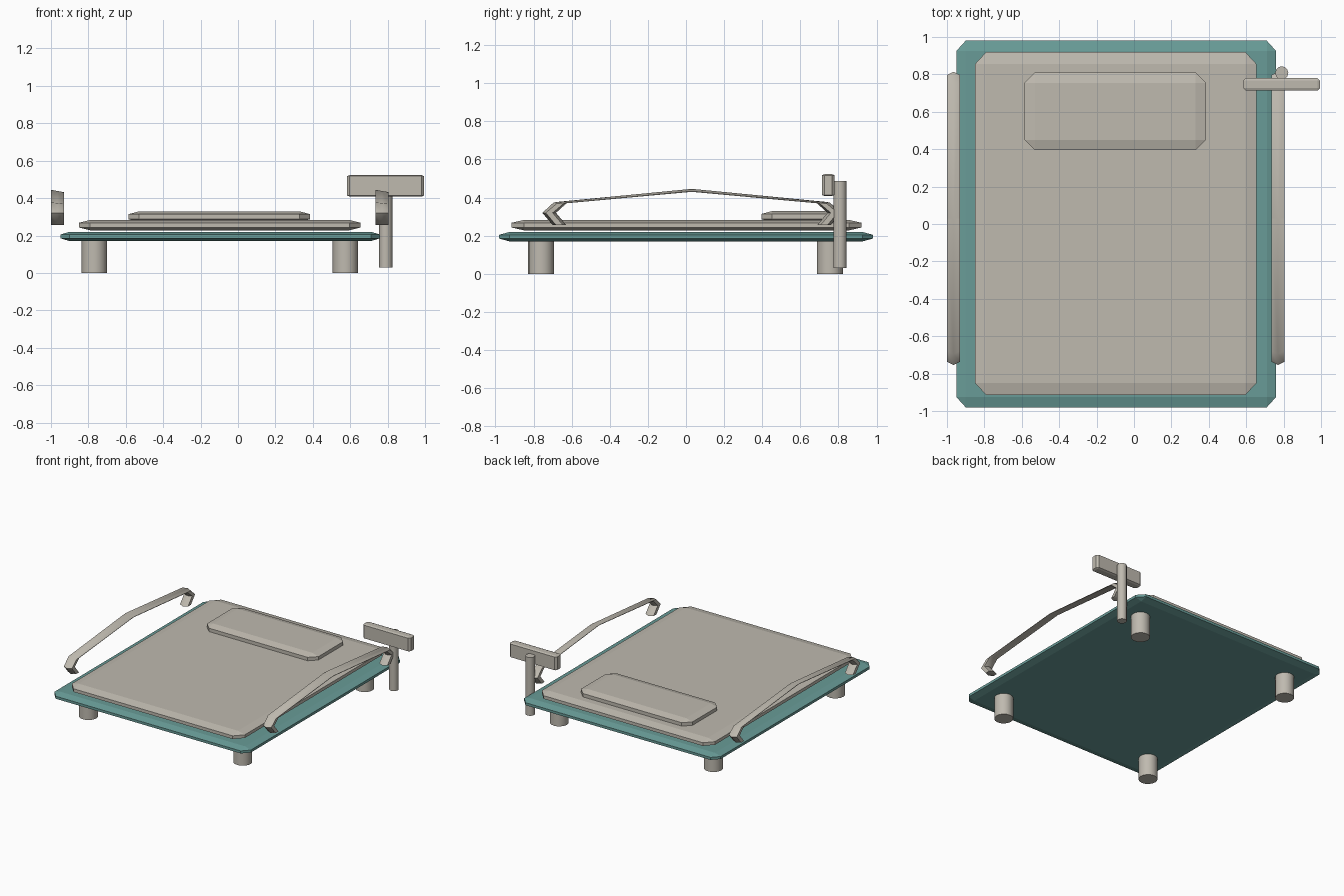
import bpy, bmesh, math

if "Cube" in bpy.data.objects:
    bpy.data.objects.remove(bpy.data.objects["Cube"])


def material(name, rgb):
    m = bpy.data.materials.new(name)
    m.diffuse_color = (*rgb, 1)
    m.use_nodes = True
    m.node_tree.nodes["Principled BSDF"].inputs["Base Color"].default_value = m.diffuse_color
    return m


GREY = material("warm grey", (0.52, 0.49, 0.43))
TEAL = material("teal", (0.14, 0.33, 0.31))


def finish(name, bm, mat, smooth=None):
    bmesh.ops.recalc_face_normals(bm, faces=bm.faces[:])
    me = bpy.data.meshes.new(name)
    bm.to_mesh(me)
    bm.free()
    me.materials.append(mat)
    ob = bpy.data.objects.new(name, me)
    bpy.context.collection.objects.link(ob)
    if smooth:
        bpy.ops.object.select_all(action='DESELECT')
        ob.select_set(True)
        bpy.context.view_layer.objects.active = ob
        bpy.ops.object.shade_smooth_by_angle(angle=math.radians(smooth))
    return ob


def chamfer_box(name, lo, hi, chamfer, mat):
    """Box between two corners, with its own chamfer width along each axis."""
    bm = bmesh.new()
    bmesh.ops.create_cube(bm, size=2)
    bmesh.ops.bevel(bm, geom=bm.edges[:], offset=0.25, segments=1,
                    profile=0.5, affect='EDGES')
    for v in bm.verts:
        for i in range(3):
            half = (hi[i] - lo[i]) / 2
            reach = half if abs(v.co[i]) > 0.9 else half - chamfer[i]
            v.co[i] = (hi[i] + lo[i]) / 2 + math.copysign(reach, v.co[i])
    return finish(name, bm, mat)


def cylinder(name, x, y, z0, z1, r, mat, sides=16):
    bm = bmesh.new()
    bmesh.ops.create_cone(bm, cap_ends=True, segments=sides, radius1=r,
                          radius2=r, depth=z1 - z0)
    bmesh.ops.translate(bm, verts=bm.verts[:], vec=(x, y, (z0 + z1) / 2))
    return finish(name, bm, mat, 35)


def rail(name, x):
    """Six-sided level rings joined along a bent path."""
    half_path = [(-0.695, 0.257, 0), (-0.748, 0.32, 0), (-0.69, 0.373, 0.12)]
    path = half_path + [(0, 0.438, 0.18)] + [(-y, z, t) for y, z, t in half_path[::-1]]
    bm = bmesh.new()
    rings = []
    for y, z, tilt in path:
        ring = []
        for k in range(6):
            a = math.radians(60 * k)
            dx = 0.04 * math.sin(a)
            ring.append(bm.verts.new((x + dx, y + 0.03 + 0.036 * math.cos(a),
                                      z - tilt * dx)))
        rings.append(ring)
    for a, b in zip(rings, rings[1:]):
        for k in range(6):
            bm.faces.new((a[k], a[(k + 1) % 6], b[(k + 1) % 6], b[k]))
    bm.faces.new(rings[0])
    bm.faces.new(rings[-1])
    return finish(name, bm, GREY, 61)


# bed: frame, mattress, pillow
chamfer_box("bed_frame", (-0.95, -0.98, 0.17), (0.76, 0.98, 0.22), (0.05, 0.055, 0.015), TEAL)
chamfer_box("mattress", (-0.85, -0.915, 0.228), (0.655, 0.92, 0.283), (0.06, 0.065, 0.015), GREY)
chamfer_box("pillow", (-0.585, 0.395, 0.272), (0.385, 0.81, 0.329), (0.055, 0.055, 0.015), GREY)

# legs
for side, x in (("left", -0.768), ("right", 0.574)):
    for end, y in (("front", -0.76), ("back", 0.755)):
        cylinder(f"{end}_{side}_leg", x, y, 0, 0.172, 0.068, GREY)

# side rails
rail("left_rail", -0.965)
rail("right_rail", 0.77)

# corner pole with its crosswise block
cylinder("pole", 0.79, 0.808, 0.03, 0.488, 0.035, GREY, 12)
chamfer_box("pole_block", (0.583, 0.713, 0.408), (0.995, 0.78, 0.523), (0.014, 0.014, 0.006), GREY)
